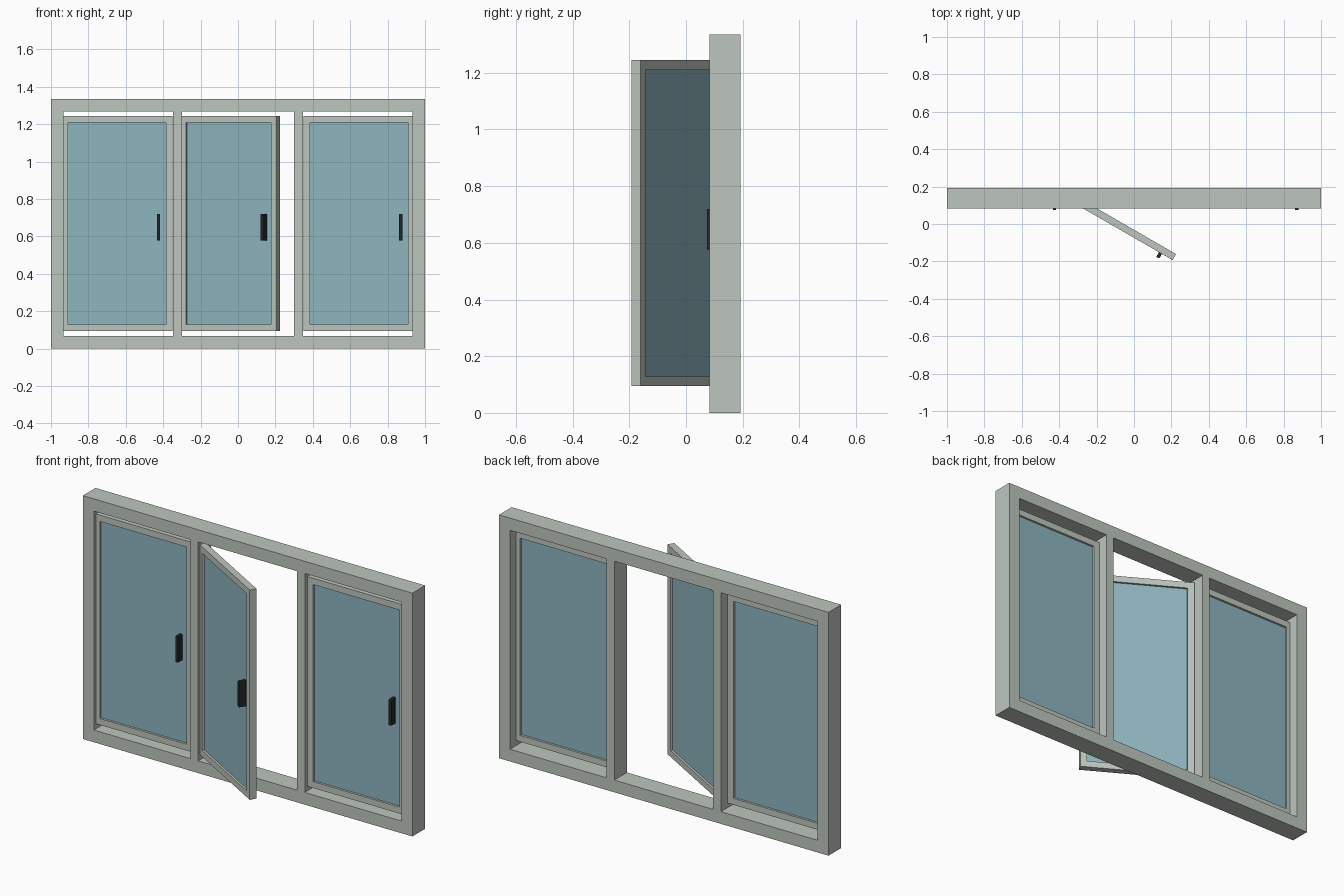
import bpy, math
from mathutils import Matrix, Vector

if "Cube" in bpy.data.objects:
    bpy.data.objects.remove(bpy.data.objects["Cube"])


def material(name, color):
    m = bpy.data.materials.new(name)
    m.diffuse_color = (*color, 1)
    m.use_nodes = True
    m.node_tree.nodes["Principled BSDF"].inputs["Base Color"].default_value = m.diffuse_color
    return m


FRAME = material("pale grey green paint", (0.515, 0.565, 0.515))
GLASS = material("blue glass", (0.275, 0.465, 0.525))
BLACK = material("black handle", (0.017, 0.021, 0.023))


def box(name, lo, hi, mat, place=Matrix(), bevel=0):
    """Box between two corners, moved by a placement matrix."""
    lo, hi = Vector(lo), Vector(hi)
    bpy.ops.mesh.primitive_cube_add(size=1)
    ob = bpy.context.object
    ob.name = name
    size = hi - lo
    ob.data.transform(place @ Matrix.Translation((lo + hi) / 2)
                      @ Matrix.Diagonal((*size, 1)))
    ob.data.materials.append(mat)
    if bevel:
        mod = ob.modifiers.new("soft edges", "BEVEL")
        mod.width = bevel
        mod.segments = 2
    return ob


# Outer frame
Y0, Y1, H, W = 0.083, 0.193, 1.335, 0.067
for side, x in (("left", -1), ("right", 1 - W)):
    box(side + "_jamb", (x, Y0, 0), (x + W, Y1, H), FRAME)
for name, z in (("bottom_rail", 0), ("top_rail", H - W)):
    box(name, (-1 + W, Y0, z), (1 - W, Y1, z + W), FRAME)

# Mullions between the three bays
for side, x in (("left", -0.347), ("right", 0.300)):
    box(side + "_mullion", (x, Y0, W), (x + 0.047, Y1, H - W), FRAME)


# Sash with glass and handle, hinged at its front left corner
def sash(name, x, y, angle):
    place = Matrix.Translation((x, y, 0)) @ Matrix.Rotation(math.radians(angle), 4, "Z")
    w, t, s, z0, z1 = 0.595, 0.037, 0.035, 0.094, 1.245
    for side, a in (("left", 0), ("right", w - s)):
        box(f"{name}_{side}_stile", (a, 0, z0), (a + s, t, z1), FRAME, place)
    for side, z in (("bottom", z0), ("top", z1 - s)):
        box(f"{name}_{side}_rail", (s, 0, z), (w - s, t, z + s), FRAME, place)
    box(name + "_glass", (s, 0.012, z0 + s), (w - s, t - 0.012, z1 - s), GLASS, place)
    box(name + "_handle", (w - 0.084, -0.028, 0.577), (w - 0.066, 0.012, 0.72),
        BLACK, place, 0.003)


sash("left_sash", -0.945, 0.102, 0)
sash("open_sash", -0.309, 0.1045, -30)
sash("right_sash", 0.350, 0.102, 0)
